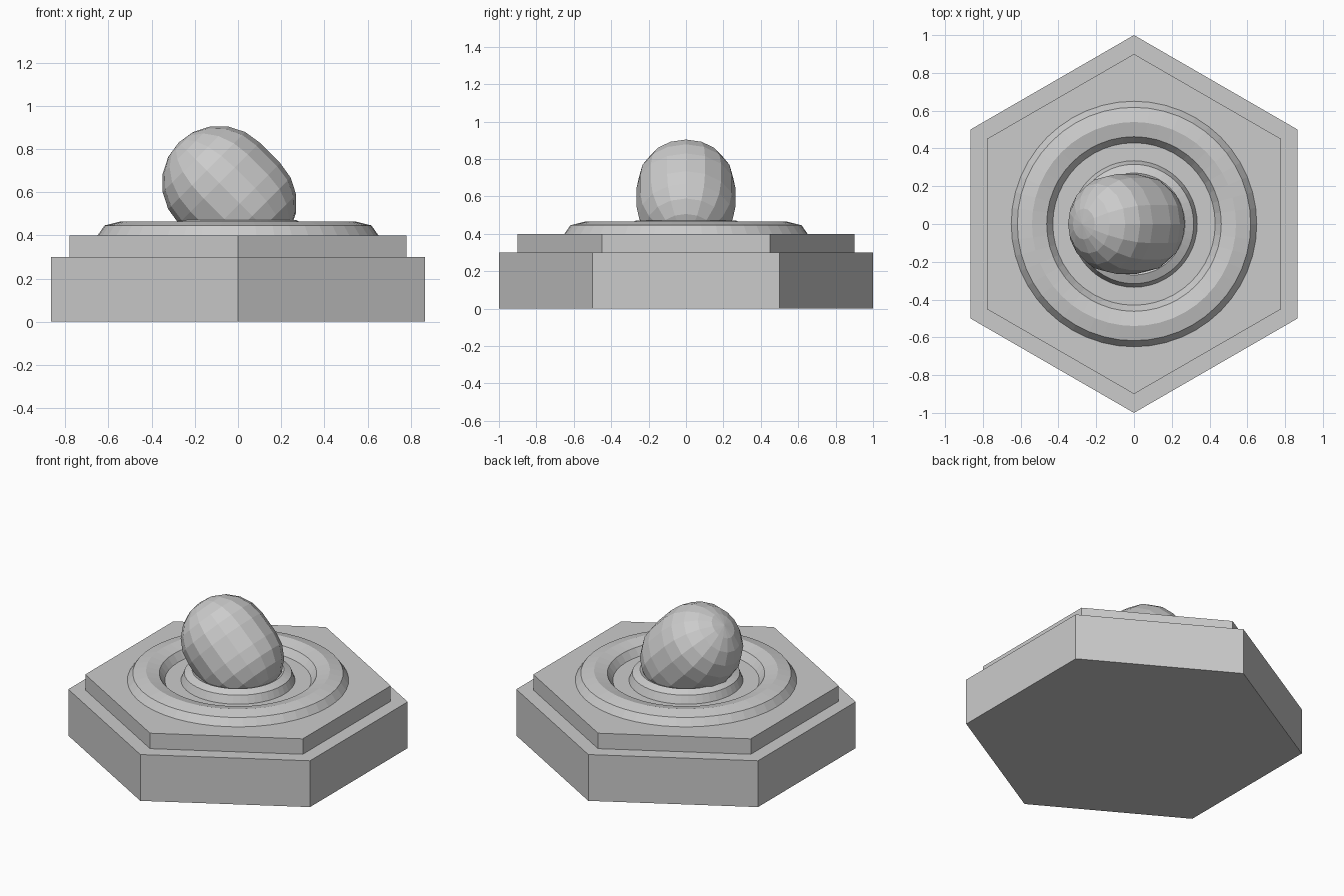
import bpy, bmesh, math
from mathutils import Matrix, Vector

if "Cube" in bpy.data.objects:
    bpy.data.objects.remove(bpy.data.objects["Cube"])


def hex_plate(name, radius, z0, z1):
    bpy.ops.mesh.primitive_cylinder_add(vertices=6, radius=radius, depth=z1 - z0,
                                        location=(0, 0, (z0 + z1) / 2))
    bpy.context.object.name = name


def lathe(name, profile, segments, closed):
    """Revolve a (radius, z) profile around z, flat shaded."""
    bm = bmesh.new()
    verts = [bm.verts.new((r, 0, z)) for r, z in profile]
    pairs = list(zip(verts, verts[1:] + verts[:1]))
    edges = [bm.edges.new(p) for p in (pairs if closed else pairs[:-1])]
    bmesh.ops.spin(bm, geom=verts + edges, axis=(0, 0, 1), cent=(0, 0, 0),
                   angle=2 * math.pi, steps=segments)
    bmesh.ops.remove_doubles(bm, verts=bm.verts, dist=1e-5)
    bmesh.ops.recalc_face_normals(bm, faces=bm.faces)
    mesh = bpy.data.meshes.new(name)
    bm.to_mesh(mesh)
    bm.free()
    obj = bpy.data.objects.new(name, mesh)
    bpy.context.collection.objects.link(obj)
    return obj


def ring(name, radius, half_width, half_height, z):
    steps = [math.tau * i / 8 for i in range(8)]
    lathe(name, [(radius + half_width * math.cos(a), z + half_height * math.sin(a))
                 for a in steps], 48, True)


# Stepped hexagonal base
hex_plate("base", 1.0, 0.0, 0.3)
hex_plate("upper_plate", 0.9, 0.3, 0.4)

# Flattened outer ring and small collar
ring("outer_ring", 0.54, 0.11, 0.065, 0.4)
ring("collar", 0.27, 0.065, 0.07, 0.4)

# Tilted capsule knob
R, HALF, RINGS = 0.265, 0.067, 5
caps = [math.pi / 2 * i / RINGS for i in range(RINGS + 1)]
top = [(R * math.sin(a), HALF + R * math.cos(a)) for a in caps]
profile = top + [(r, -z) for r, z in reversed(top)]
knob = lathe("knob", profile, 16, False)
knob.location = (-0.04, 0, 0.595)
knob.rotation_euler = (0, math.radians(-45), 0)
